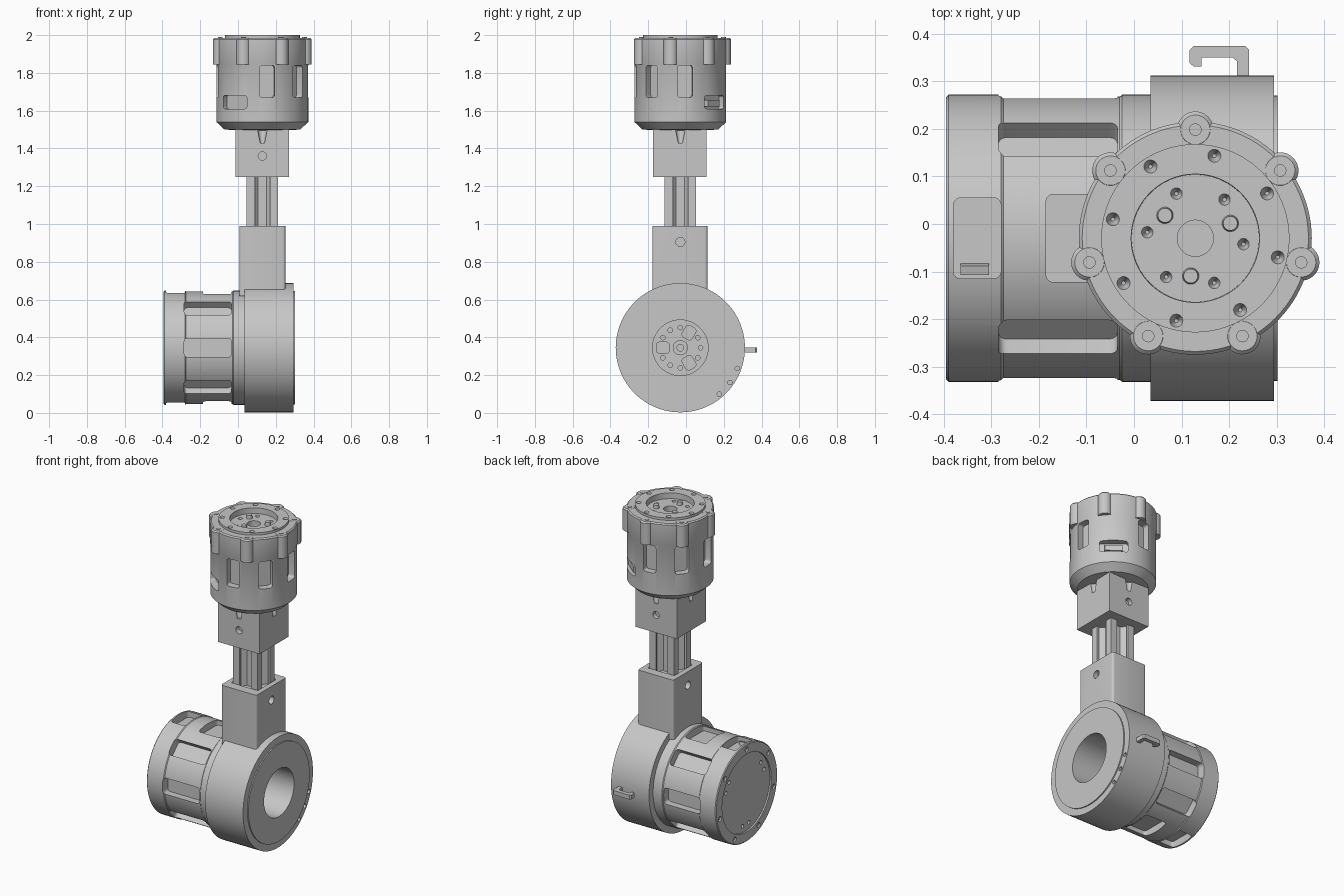
import bpy, bmesh
from math import pi, radians
from mathutils import Matrix, Vector

if "Cube" in bpy.data.objects:
    bpy.data.objects.remove(bpy.data.objects["Cube"])

grey = bpy.data.materials.new("machined_grey")
grey.use_nodes = True
grey.diffuse_color = (0.57, 0.57, 0.57, 1)
grey.node_tree.nodes["Principled BSDF"].inputs["Base Color"].default_value = grey.diffuse_color

# Working frames: local z is the axis of each motor
CX, CY, CZ = 0.129, -0.03, 0.345
UP = Matrix.Translation((CX, CY, 0))
SIDE = Matrix.Translation((0, CY, CZ)) @ Matrix(((0, 0, 1, 0), (1, 0, 0, 0), (0, 1, 0, 0), (0, 0, 0, 1)))
ALONG_Y = Matrix.Rotation(pi / 2, 4, 'X')
ALONG_X = Matrix.Rotation(pi / 2, 4, 'Y')


def finish(name, bm):
    bmesh.ops.recalc_face_normals(bm, faces=bm.faces)
    mesh = bpy.data.meshes.new(name)
    bm.to_mesh(mesh)
    bm.free()
    mesh.materials.append(grey)
    obj = bpy.data.objects.new(name, mesh)
    bpy.context.collection.objects.link(obj)
    return obj


def select(obj):
    bpy.ops.object.select_all(action='DESELECT')
    obj.select_set(True)
    bpy.context.view_layer.objects.active = obj


def smooth(obj):
    select(obj)
    bpy.ops.object.shade_smooth_by_angle(angle=radians(30))


def lathe(name, profile, frame, ring=False, steps=96):
    bm = bmesh.new()
    verts = [bm.verts.new((r, 0, h)) for r, h in profile]
    pairs = list(zip(verts, verts[1:])) + ([(verts[-1], verts[0])] if ring else [])
    edges = [bm.edges.new(p) for p in pairs]
    bmesh.ops.spin(bm, geom=verts + edges, axis=(0, 0, 1), cent=(0, 0, 0),
                   angle=2 * pi, steps=steps, use_merge=True)
    bmesh.ops.remove_doubles(bm, verts=bm.verts, dist=1e-5)
    bm.transform(frame)
    return finish(name, bm)


def merge(bm, part, matrix):
    part.transform(matrix)
    mesh = bpy.data.meshes.new("scratch")
    part.to_mesh(mesh)
    part.free()
    bm.from_mesh(mesh)
    bpy.data.meshes.remove(mesh)


def add_box(bm, size, matrix, axis=None, radius=0):
    """Box whose edges along one local axis may be rounded."""
    part = bmesh.new()
    bmesh.ops.create_cube(part, size=1)
    part.transform(Matrix.Diagonal((*size, 1)))
    if axis is not None:
        edges = [e for e in part.edges
                 if abs((e.verts[0].co - e.verts[1].co)[axis]) > 1e-4]
        bmesh.ops.bevel(part, geom=edges, offset=radius, segments=4, profile=0.5, affect='EDGES')
    merge(bm, part, matrix)


def add_rod(bm, radius, length, matrix, tip=None, segments=24):
    part = bmesh.new()
    bmesh.ops.create_cone(part, cap_ends=True, segments=segments, radius1=radius,
                          radius2=radius if tip is None else tip, depth=length)
    merge(bm, part, matrix)


def polar(frame, angle, radius, height):
    return frame @ Matrix.Rotation(radians(angle), 4, 'Z') @ Matrix.Translation((radius, 0, height))


def prism(name, points, z, height):
    bm = bmesh.new()
    face = bm.faces.new([bm.verts.new((x, y, z)) for x, y in points])
    up = bmesh.ops.extrude_face_region(bm, geom=[face])["geom"]
    bmesh.ops.translate(bm, verts=[v for v in up if isinstance(v, bmesh.types.BMVert)], vec=(0, 0, height))
    return finish(name, bm)


def cut(target, bm):
    cutter = finish("cutter", bm)
    cutter.hide_render = True
    mod = target.modifiers.new("cut", 'BOOLEAN')
    mod.operation, mod.solver, mod.object = 'DIFFERENCE', 'EXACT', cutter
    mod.use_self = True
    select(target)
    bpy.ops.object.modifier_apply(modifier=mod.name)
    bpy.data.objects.remove(cutter)
    smooth(target)


# Lower motor: stepped drum lying along x
lower = lathe("lower_motor", [(0, -0.385), (0.24, -0.385), (0.24, -0.395), (0.297, -0.395),
              (0.302, -0.39), (0.302, -0.28), (0.298, -0.275), (0.298, -0.03), (0.302, -0.025),
              (0.302, 0.045), (0, 0.045)], SIDE)
bm = bmesh.new()
for k in range(8):
    if k in (2, 6):   # short openings on top and bottom
        for width, length, x in ((0.17, 0.1, -0.33), (0.185, 0.15, -0.11)):
            add_box(bm, (0.1, width, length), polar(SIDE, k * 45, 0.305, x), 0, 0.015)
    else:
        add_box(bm, (0.1, 0.1, 0.25), polar(SIDE, k * 45, 0.3, -0.16), 0, 0.018)
for k in range(3):    # pockets and holes of the output face, screws of the end plate
    add_box(bm, (0.07, 0.06, 0.04), polar(SIDE, 60 + k * 120, 0.092, 0.045), 2, 0.018)
    for turn in (-30, 0, 30):
        add_rod(bm, 0.012, 0.03, polar(SIDE, turn + k * 120, 0.107, 0.045))
    for turn in (0, 18):
        add_rod(bm, 0.011, 0.03, polar(SIDE, 20 + turn + k * 120, 0.2, -0.385))
for k in range(7):
    add_rod(bm, 0.015, 0.02, polar(SIDE, 90 + k * 360 / 7, 0.27, -0.395))
cut(lower, bm)

# Output hub inside the open end
smooth(lathe("lower_hub", [(0.018, 0.04), (0.04, 0.04), (0.04, 0.06), (0.018, 0.06)], SIDE, True, 32))

# Clamp housing around the lower motor, with a proud front lip
housing = lathe("clamp_housing", [(0.147, 0.035), (0.342, 0.035), (0.342, 0.295), (0.3, 0.295),
                (0.3, 0.302), (0.147, 0.302)], SIDE, True)
bm = bmesh.new()
for angle in (-20, -35, -50):
    add_rod(bm, 0.012, 0.06, polar(SIDE, angle, 0.321, 0.295))
cut(housing, bm)

# Cable hook at the back of the housing
prism("cable_hook", [(0.242, 0.3), (0.242, 0.367), (0.234, 0.375), (0.126, 0.375), (0.117, 0.366),
                     (0.117, 0.339), (0.126, 0.331), (0.142, 0.331), (0.142, 0.35), (0.208, 0.35),
                     (0.217, 0.342), (0.217, 0.3)], 0.32, 0.027)

# Lower socket block, drilled across, hollow below so the bore stays open
bm = bmesh.new()
add_box(bm, (0.244, 0.292, 0.37), Matrix.Translation((CX, CY - 0.002, 0.805)), 2, 0.014)
socket = finish("lower_socket", bm)
bm = bmesh.new()
for side in (-1, 1):
    add_rod(bm, 0.024, 0.06, Matrix.Translation((CX + side * 0.122, CY, 0.905)) @ ALONG_X)
add_box(bm, (0.18, 0.18, 0.04), Matrix.Translation((CX, CY, 0.99)))
add_rod(bm, 0.3, 0.4, Matrix.Translation((CX, CY, CZ)) @ ALONG_X, segments=96)
cut(socket, bm)

# Slotted post between the sockets
quarter = [(0.083, -0.04), (0.07, -0.04), (0.07, -0.055), (0.035, -0.022),
           (0.035, 0.022), (0.07, 0.055), (0.07, 0.04), (0.083, 0.04), (0.083, 0.083)]
outline = []
for k in range(4):
    turn = UP @ Matrix.Rotation(k * pi / 2, 4, 'Z')
    outline += [(turn @ Vector((x, y, 0))).xy for x, y in quarter]
prism("slotted_post", outline, 0.95, 0.33)

# Upper socket block with cross holes and a tapered screw notch on each face
bm = bmesh.new()
add_box(bm, (0.284, 0.284, 0.255), Matrix.Translation((CX, CY - 0.003, 1.3775)))
socket = finish("upper_socket", bm)
bm = bmesh.new()
for side in (-1, 1):
    add_rod(bm, 0.022, 0.06, Matrix.Translation((CX, CY + side * 0.142, 1.36)) @ ALONG_Y)
for k in range(4):
    add_rod(bm, 0.012, 0.09, polar(UP, k * 90, 0.142, 1.475), tip=0.03)
cut(socket, bm)

# Upper motor: upright drum with a recessed output face
upper = lathe("upper_motor", [(0, 1.49), (0.2, 1.5), (0.243, 1.54), (0.243, 1.845), (0.245, 1.85),
              (0.245, 1.978), (0.238, 1.985), (0.198, 1.985), (0.198, 2.0), (0.135, 2.0),
              (0.134, 1.965), (0.038, 1.965), (0.038, 1.93), (0, 1.93)], UP)
bm = bmesh.new()
for k in range(8):
    angle = -84 + k * 45
    if k in (3, 7):   # wide connector windows
        add_box(bm, (0.08, 0.16, 0.07), polar(UP, angle, 0.24, 1.645), 0, 0.012)
    else:
        add_box(bm, (0.08, 0.08, 0.17), polar(UP, angle, 0.24, 1.755), 0, 0.014)
    add_rod(bm, 0.004, 0.04, polar(UP, 77 + k * 45, 0.178, 1.99), tip=0.017)
for k in range(6):
    add_rod(bm, 0.004, 0.04, polar(UP, -7 + k * 60, 0.102, 1.96), tip=0.017)
cut(upper, bm)

# Bolt lobes round the rim, each with a bolt head
bm = bmesh.new()
for k in range(7):
    angle = 90 + k * 360 / 7
    add_rod(bm, 0.0385, 0.133, polar(UP, angle, 0.2285, 1.9115))
    add_rod(bm, 0.0385, 0.0075, polar(UP, angle, 0.2285, 1.98175), tip=0.031)
    add_rod(bm, 0.013, 0.008, polar(UP, angle, 0.2285, 1.985))
smooth(finish("bolt_lobes", bm))

# Three locating pins on the output face
bm = bmesh.new()
for k in range(3):
    add_rod(bm, 0.018, 0.025, polar(UP, 23 + k * 120, 0.08, 1.9725), tip=0.015)
smooth(finish("output_pins", bm))

# Connector plugs seen through the windows
bm = bmesh.new()
add_box(bm, (0.03, 0.1, 0.035), polar(UP, 51, 0.213, 1.64))
add_box(bm, (0.03, 0.02, 0.06), polar(SIDE, 104, 0.265, -0.335))
finish("connector_plugs", bm)
